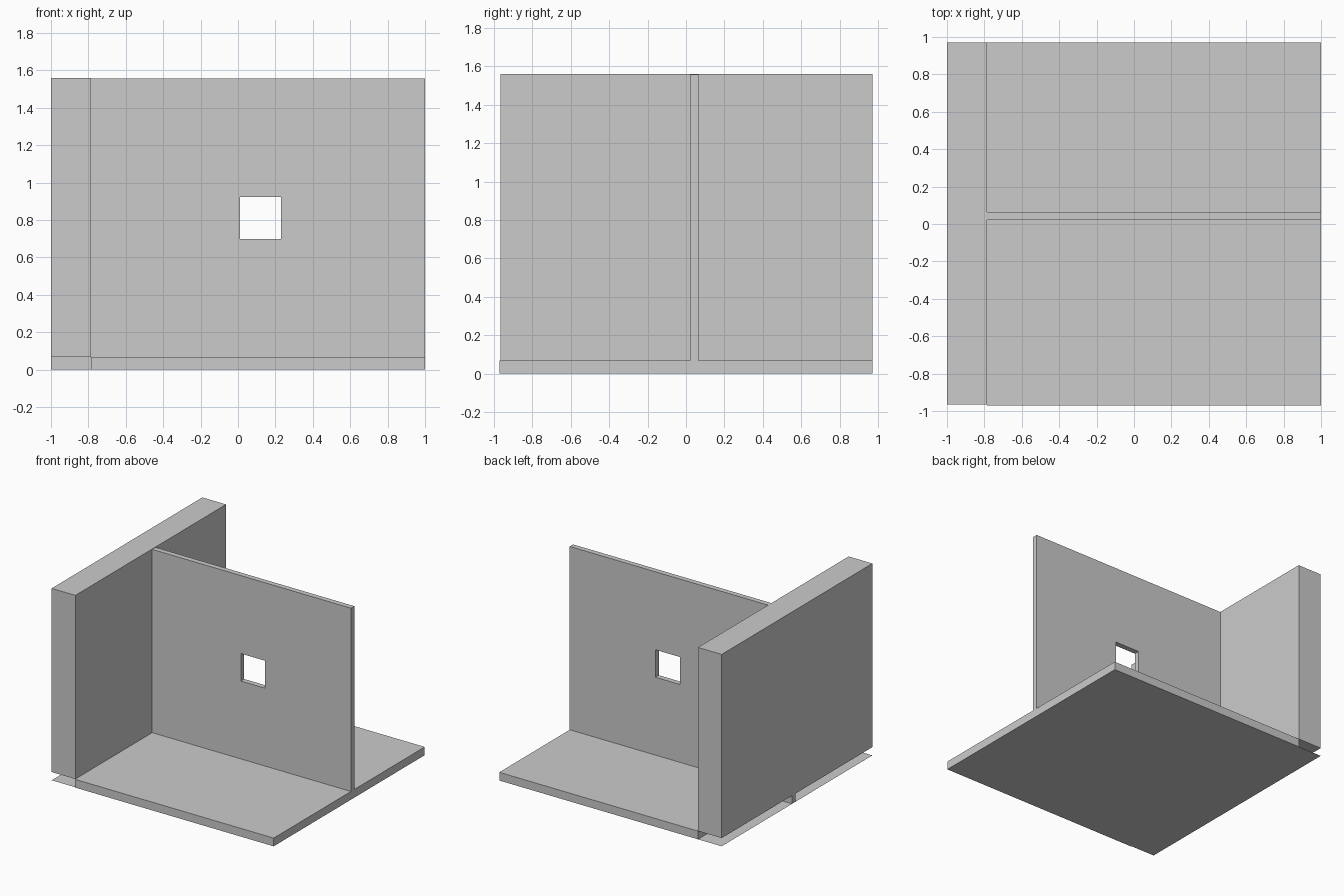
import bpy
import bmesh
from mathutils import Vector

if "Cube" in bpy.data.objects:
    bpy.data.objects.remove(bpy.data.objects["Cube"])


def box(name, lo, hi):
    """Axis-aligned box between two corners."""
    lo, hi = Vector(lo), Vector(hi)
    bm = bmesh.new()
    bmesh.ops.create_cube(bm, size=1)
    for v in bm.verts:
        v.co = (lo + hi) / 2 + v.co * (hi - lo)
    mesh = bpy.data.meshes.new(name)
    bm.to_mesh(mesh)
    bm.free()
    obj = bpy.data.objects.new(name, mesh)
    bpy.context.collection.objects.link(obj)
    return obj


LEFT, INNER, RIGHT = -1.0, -0.787, 1.0      # x limits
FRONT, BACK = -0.97, 0.97                   # y limits
WALL_Y = (0.022, 0.065)                     # dividing wall faces
FLOOR, TOP = 0.067, 1.56                    # heights

# Floor slabs on both sides of the dividing wall
box("floor_front", (INNER, FRONT, 0), (RIGHT, WALL_Y[0], FLOOR))
box("floor_back", (INNER, WALL_Y[1], 0), (RIGHT, BACK, FLOOR))

# Thick side wall, standing at floor level
box("side_wall", (LEFT, FRONT + 0.005, FLOOR), (INNER, BACK, TOP))

# Thin open sheet beneath the side wall
mesh = bpy.data.meshes.new("wall_underside")
mesh.from_pydata([(LEFT, FRONT + 0.005, 0), (LEFT, BACK, 0),
                  (INNER, BACK, 0), (INNER, FRONT + 0.005, 0)],
                 [], [(0, 1, 2, 3)])
bpy.context.collection.objects.link(
    bpy.data.objects.new("wall_underside", mesh))

# Foot of the dividing wall running under the side wall
box("wall_foot", (LEFT, WALL_Y[0], 0), (INNER, WALL_Y[1], FLOOR))

# Thin dividing wall with a square window
wall = box("dividing_wall", (INNER, WALL_Y[0], 0), (RIGHT, WALL_Y[1], TOP - 0.003))
cutter = box("window_cutter", (0.01, -0.2, 0.70), (0.229, 0.3, 0.923))
cutter.hide_render = True
cutter.hide_viewport = True
cutter.display_type = 'WIRE'
mod = wall.modifiers.new("window", 'BOOLEAN')
mod.operation = 'DIFFERENCE'
mod.solver = 'EXACT'
mod.object = cutter
